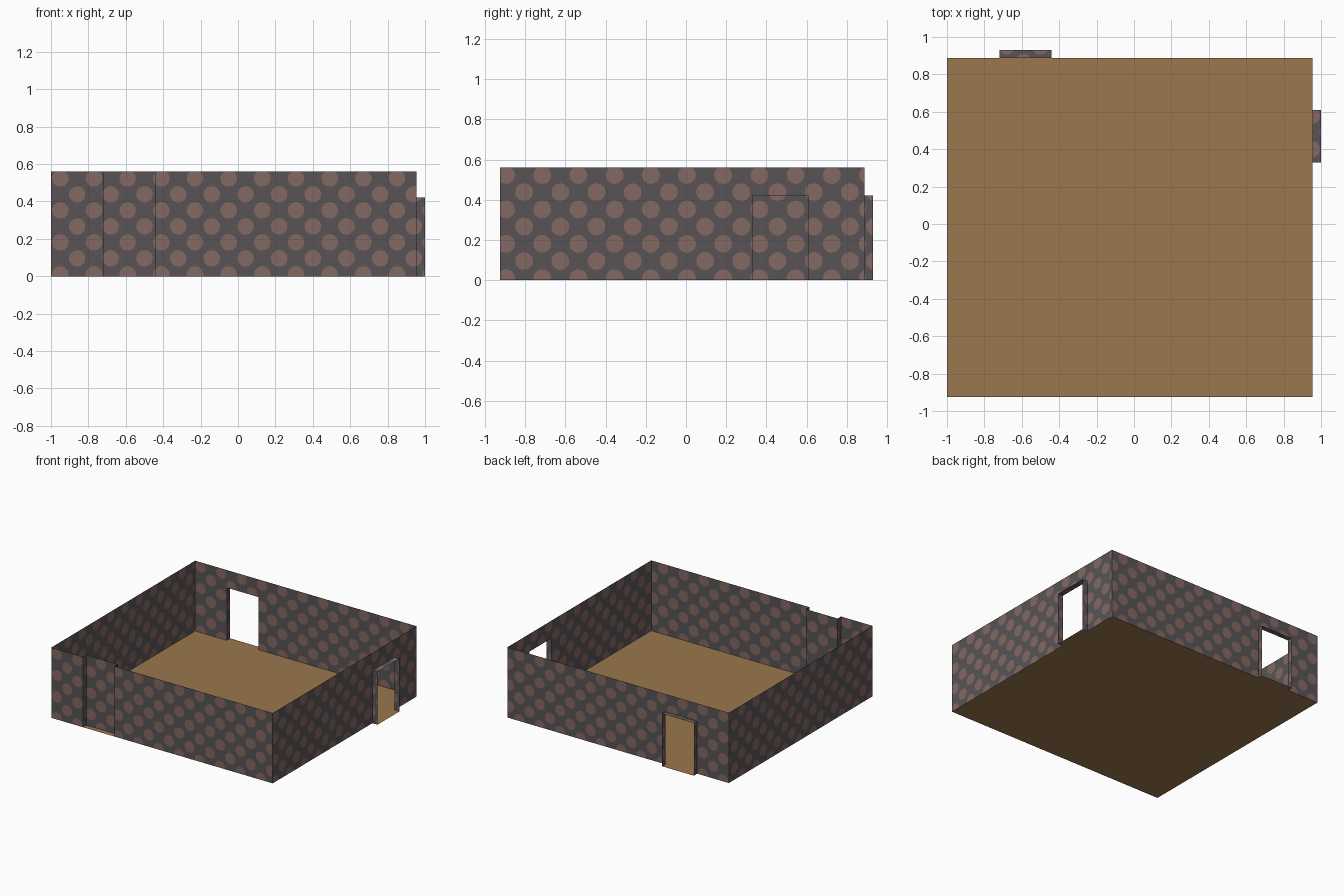
import bpy
import math
from mathutils import Vector
from mathutils.geometry import delaunay_2d_cdt

if "Cube" in bpy.data.objects:
    bpy.data.objects.remove(bpy.data.objects["Cube"])

# Room limits and door measurements
X0, X1, Y0, Y1, H = -1.0, 0.955, -0.926, 0.888, 0.561
XO, YO = 1.0, 0.93           # outer faces of the door frames
DOOR_H = 0.42
BD = (-0.72, -0.44)          # back door and front recess, in x
RD = (0.33, 0.61)            # right door, in y
RECESS_Y = Y0 + 0.042

# Wallpaper dots: staggered lattice
DU, DV, R, N = 0.18, 0.0855, 0.045, 12


def material(name, rgb):
    m = bpy.data.materials.new(name)
    lin = [(c / 255 / 12.92) if c / 255 <= 0.04045 else ((c / 255 + 0.055) / 1.055) ** 2.4 for c in rgb]
    m.diffuse_color = (*lin, 1)
    m.use_nodes = True
    m.node_tree.nodes["Principled BSDF"].inputs["Base Color"].default_value = m.diffuse_color
    return m


WALL = material("charcoal_wallpaper", (88, 84, 86))
DOT = material("dusty_rose_dots", (132, 104, 98))
FLOOR = material("wood_floor", (155, 119, 78))


def add_mesh(name, verts, faces, mats, indices=None):
    me = bpy.data.meshes.new(name)
    me.from_pydata(verts, [], faces)
    for m in mats:
        me.materials.append(m)
    if indices:
        me.polygons.foreach_set("material_index", indices)
    me.update()
    ob = bpy.data.objects.new(name, me)
    bpy.context.collection.objects.link(ob)
    return ob


def in_dot(p, c):
    d = p - c
    ap = R * math.cos(math.pi / N)
    return all(d.x * math.cos((k + 0.5) * math.tau / N) + d.y * math.sin((k + 0.5) * math.tau / N) < ap
               for k in range(N))


def panel(name, axis, pos, u, v, hole=None, phase=-0.95):
    """Flat dotted sheet at axis = pos, spanning u and v, with an optional opening."""
    pts, edges, centres = [], [], []

    def loop(ring):
        b = len(pts)
        pts.extend(Vector(p) for p in ring)
        edges.extend((b + i, b + (i + 1) % len(ring)) for i in range(len(ring)))

    def rect(a, b):
        loop([(a[0], b[0]), (a[1], b[0]), (a[1], b[1]), (a[0], b[1])])

    rect(u, v)
    if hole:
        rect(*hole)
    # dots that touch the sheet
    for row in range(-15, 16):
        for col in range(-2, 14):
            c = Vector((phase + DU * (col + 0.5 * (row % 2)), 0.01 + DV * row))
            if u[0] - R < c.x < u[1] + R and v[0] - R < c.y < v[1] + R:
                centres.append(c)
                loop([(c.x + R * math.cos(k * math.tau / N), c.y + R * math.sin(k * math.tau / N))
                      for k in range(N)])
    vs, _, tris, *_ = delaunay_2d_cdt(pts, edges, [], 0, 1e-5)
    faces, idx = [], []
    for t in tris:
        m = sum((vs[i] for i in t), Vector((0, 0))) / len(t)
        if not (u[0] < m.x < u[1] and v[0] < m.y < v[1]):
            continue
        if hole and hole[0][0] < m.x < hole[0][1] and hole[1][0] < m.y < hole[1][1]:
            continue
        faces.append(list(t))
        idx.append(int(any(in_dot(m, c) for c in centres)))
    place = {"x": lambda p: (pos, p.x, p.y), "y": lambda p: (p.x, pos, p.y),
             "zx": lambda p: (p.x, p.y, pos), "zy": lambda p: (p.y, p.x, pos)}[axis]
    used = sorted({i for f in faces for i in f})
    remap = {o: n for n, o in enumerate(used)}
    add_mesh(name, [place(vs[i]) for i in used], [[remap[i] for i in f] for f in faces],
             [WALL, DOT], idx)


def floor(name, x, y):
    add_mesh(name, [(x[0], y[0], 0), (x[1], y[0], 0), (x[1], y[1], 0), (x[0], y[1], 0)],
             [(0, 1, 2, 3)], [FLOOR])


# Floor and the sills inside the door frames
floor("floor", (X0, X1), (Y0, Y1))
floor("back_door_sill", BD, (Y1, YO))
floor("right_door_sill", (X1, XO), RD)

# Main walls
FULL, DOOR = (0, H), (0, DOOR_H)
panel("left_wall", "x", X0, (Y0, Y1), FULL, phase=-0.895)
panel("right_wall", "x", X1, (Y0, Y1), FULL, (RD, DOOR), phase=-0.895)
panel("back_wall", "y", Y1, (X0, X1), FULL, (BD, DOOR))

# Front wall with a shallow full-height recess
panel("front_wall_left", "y", Y0, (X0, BD[0]), FULL)
panel("front_wall_right", "y", Y0, (BD[1], X1), FULL)
panel("front_recess", "y", RECESS_Y, BD, FULL)

# Recess sides and door frames
for side, x in zip(("left", "right"), BD):
    panel("recess_side_" + side, "x", x, (Y0, RECESS_Y), FULL)
    panel("back_door_jamb_" + side, "x", x, (Y1, YO), DOOR)
for side, y in zip(("front", "rear"), RD):
    panel("right_door_jamb_" + side, "y", y, (X1, XO), DOOR)
panel("back_door_lintel", "zx", DOOR_H, BD, (Y1, YO))
panel("right_door_lintel", "zy", DOOR_H, RD, (X1, XO))
